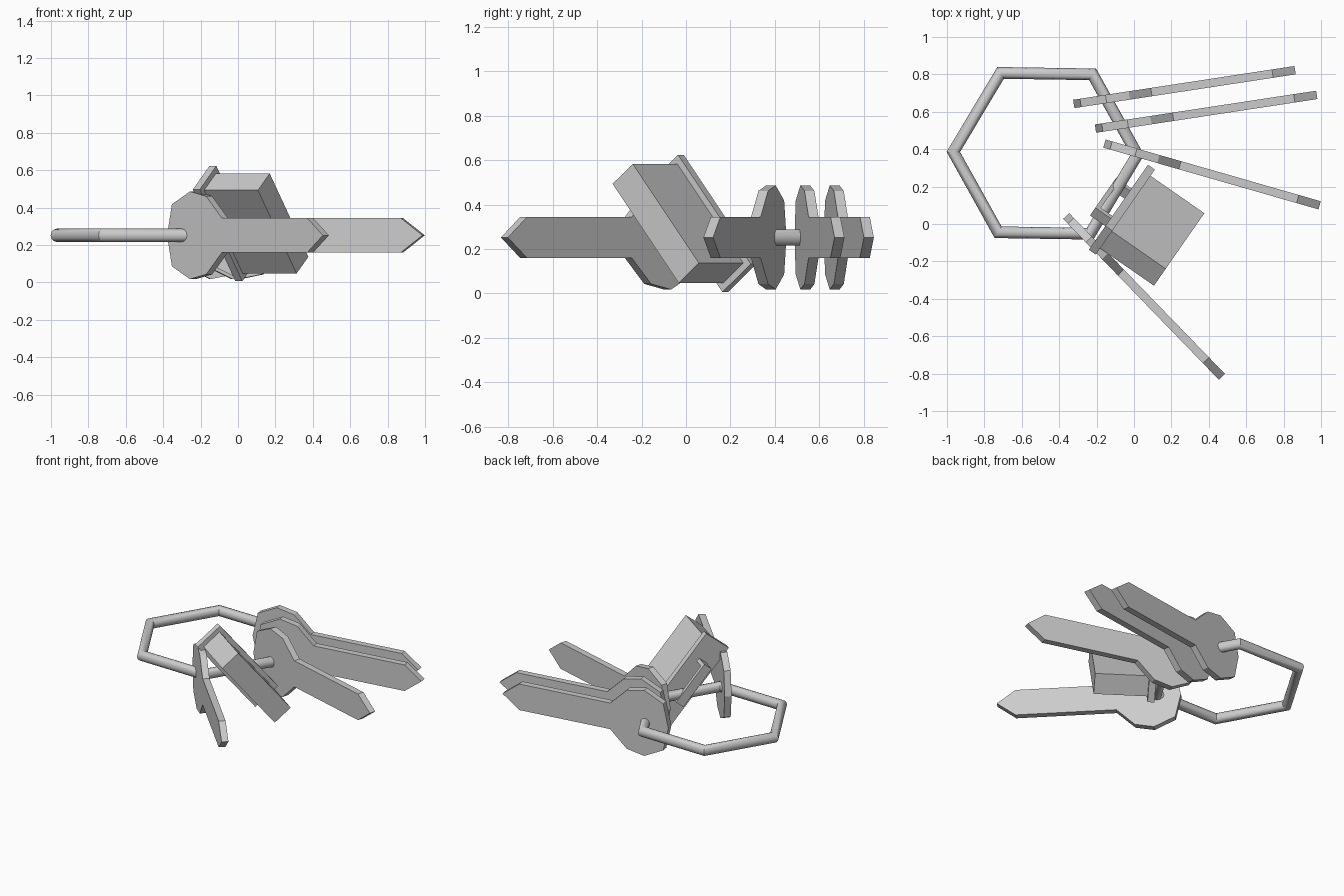
import bpy, bmesh, math
from mathutils import Matrix, Vector

cube = bpy.data.objects.get("Cube")
if cube:
    bpy.data.objects.remove(cube, do_unlink=True)

metal = bpy.data.materials.new("plain grey")
metal.use_nodes = True
GREY = (0.6, 0.6, 0.6, 1)
metal.diffuse_color = GREY
metal.node_tree.nodes["Principled BSDF"].inputs["Base Color"].default_value = GREY


def add_object(name, bm):
    bmesh.ops.recalc_face_normals(bm, faces=bm.faces)
    mesh = bpy.data.meshes.new(name)
    bm.to_mesh(mesh)
    bm.free()
    mesh.materials.append(metal)
    obj = bpy.data.objects.new(name, mesh)
    bpy.context.collection.objects.link(obj)
    return obj


# Key ring: a six-sided hoop of round wire
bpy.ops.mesh.primitive_torus_add(major_segments=6, minor_segments=12,
                                 major_radius=0.492, minor_radius=0.036,
                                 location=(-0.474, 0.378, 0.252),
                                 rotation=(0, 0, math.radians(-0.9)))
ring = bpy.context.object
ring.name = "key_ring"
ring.data.materials.append(metal)
bpy.ops.object.shade_smooth_by_angle(angle=math.radians(40))

# Keys: half outline (distance along key, height from the centre line)
HALF = [(0.037, 0.166), (0.175, 0.234), (0.30, 0.209), (0.42, 0.093), (1.075, 0.093)]
OUTLINE = [(0, 0)] + HALF + [(1.197, 0)] + [(s, -z) for s, z in reversed(HALF)]
KEY_THICKNESS = 0.045


def add_key(name, head, tip):
    head, tip = Vector((*head, 0.252)), Vector((*tip, 0.252))
    along = (tip - head).normalized()
    side = Vector((-along.y, along.x, 0)) * KEY_THICKNESS
    bm = bmesh.new()
    face = bm.faces.new([bm.verts.new(head + along * s + Vector((0, 0, z)) - side / 2)
                         for s, z in OUTLINE])
    out = bmesh.ops.extrude_face_region(bm, geom=[face])
    verts = [v for v in out["geom"] if isinstance(v, bmesh.types.BMVert)]
    bmesh.ops.translate(bm, vec=side, verts=verts)
    add_object(name, bm)


add_key("back_key", (-0.322, 0.642), (0.865, 0.823))
add_key("middle_key", (-0.206, 0.51), (0.976, 0.69))
add_key("inner_key", (-0.158, 0.43), (0.992, 0.1))
add_key("front_key", (-0.363, 0.043), (0.47, -0.817))

# Fob frame: u points to the ring, t runs down its length, n is its thickness
u = Vector((-0.82, 0.57, 0)).normalized()
h = Vector((0.57, 0.82, 0)).normalized()
t = (h * 0.63 - Vector((0, 0, 0.776))).normalized()
n = u.cross(t)
frame = Matrix((u, t, n)).transposed().to_4x4()
frame.translation = h * 0.026 + Vector((0, 0, 0.315))


def add_block(name, center, size):
    bm = bmesh.new()
    local = Matrix.Translation(center) @ Matrix.Diagonal((*size, 1))
    bmesh.ops.create_cube(bm, size=1, matrix=frame @ local)
    add_object(name, bm)


add_block("fob_body", (-0.098, 0, 0), (0.356, 0.574, 0.142))
add_block("fob_end_plate", (0.097, 0, 0), (0.045, 0.632, 0.2))

# Bracket that traps the ring against the fob
add_block("bracket_bar", (0.207, 0, 0), (0.025, 0.31, 0.065))
for name, sign in (("upper", -1), ("lower", 1)):
    add_block("bracket_" + name + "_post", (0.157, sign * 0.1425, 0), (0.08, 0.025, 0.065))
